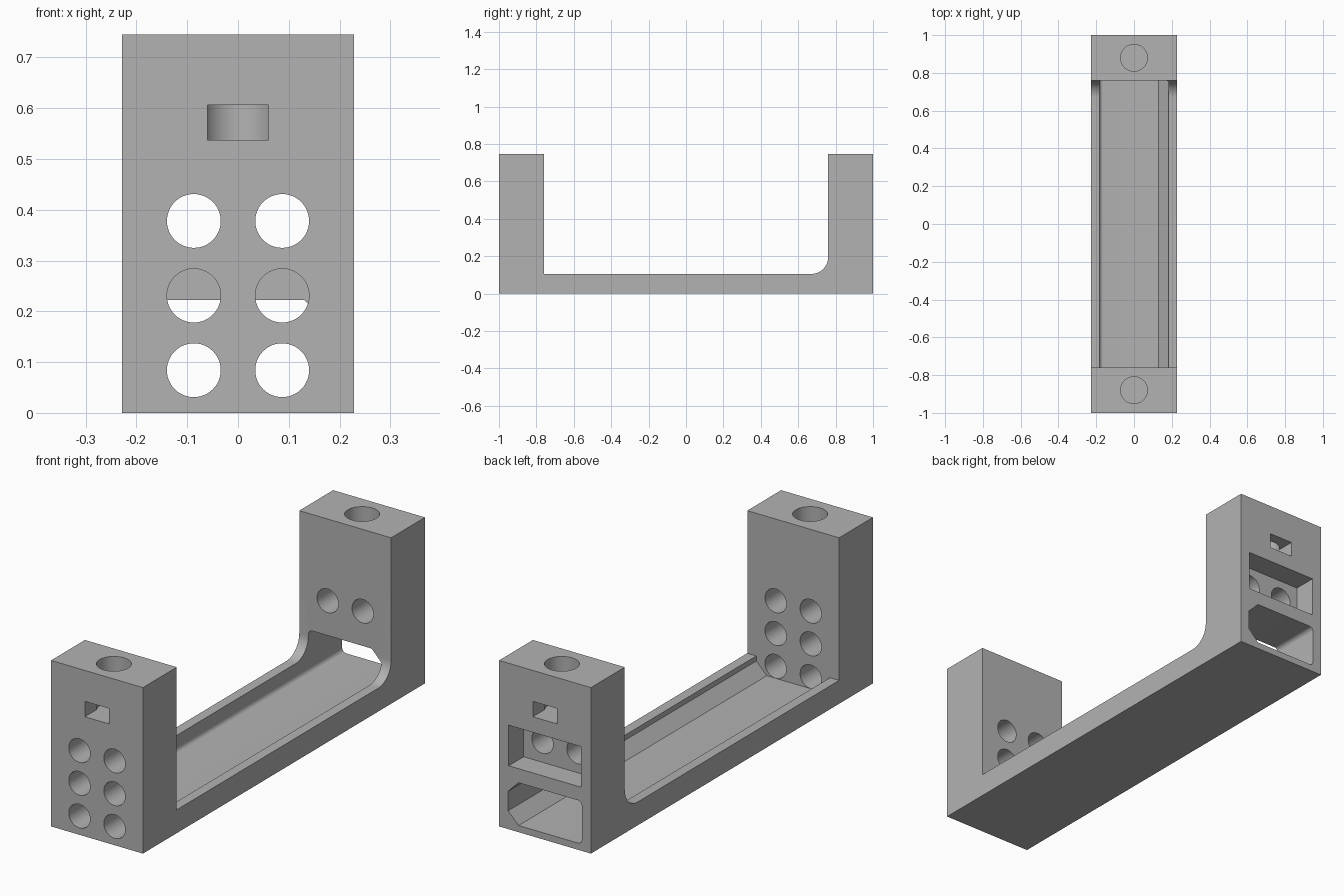
import bpy, bmesh, math
from mathutils import Matrix, Vector

cube = bpy.data.objects.get("Cube")
if cube:
    bpy.data.objects.remove(cube, do_unlink=True)

HALF_W, HEIGHT, FLOOR, POST = 0.228, 0.745, 0.105, 0.76

grey = bpy.data.materials.new("plain grey")
grey.use_nodes = True
colour = (0.45, 0.45, 0.45, 1)
grey.diffuse_color = colour
grey.node_tree.nodes["Principled BSDF"].inputs["Base Color"].default_value = colour


def arc(cx, cy, r, start, end, steps=10):
    angles = [math.radians(start + (end - start) * i / steps) for i in range(steps + 1)]
    return [(cx + r * math.cos(a), cy + r * math.sin(a)) for a in angles]


def prism(name, outline, axis, low, high):
    """Extrude an outline in the plane across the axis, from low to high."""
    place = {"X": lambda a, b: (low, a, b),
             "Y": lambda a, b: (a, low, b),
             "Z": lambda a, b: (a, b, low)}[axis]
    step = Vector([(high - low) * (axis == k) for k in "XYZ"])
    bm = bmesh.new()
    face = bm.faces.new([bm.verts.new(place(a, b)) for a, b in outline])
    grown = bmesh.ops.extrude_face_region(bm, geom=[face])["geom"]
    bmesh.ops.translate(bm, vec=step, verts=[v for v in grown if isinstance(v, bmesh.types.BMVert)])
    bmesh.ops.recalc_face_normals(bm, faces=bm.faces)
    mesh = bpy.data.meshes.new(name)
    bm.to_mesh(mesh)
    bm.free()
    obj = bpy.data.objects.new(name, mesh)
    bpy.context.collection.objects.link(obj)
    mesh.materials.append(grey)
    return obj


def rectangle(x0, x1, z0, z1):
    return [(x0, z0), (x1, z0), (x1, z1), (x0, z1)]


def circle(x, y, r):
    return arc(x, y, r, 0, 360, 48)[:-1]


# U-shaped body with one rounded inner corner
fillet = 0.09
profile = [(-1, 0), (1, 0), (1, HEIGHT), (POST, HEIGHT)]
profile += arc(POST - fillet, FLOOR + fillet, fillet, 0, -90, 14)
profile += [(-POST, FLOOR), (-POST, HEIGHT), (-1, HEIGHT)]
body = prism("bracket_body", profile, "X", -HALF_W, HALF_W)

# Long trough, chamfered on the left and rounded on the right
side, low, high, cut, r = 0.183, 0.03, 0.222, 0.052, 0.02
trough = [(side - cut, low), (side, low + cut), (side, high - cut), (side - cut, high)]
trough += arc(-side + r, high - r, r, 90, 180, 6) + arc(-side + r, low + r, r, 180, 270, 6)
cutters = [prism("trough_cutter", trough, "Y", -POST, 1.1)]

# Round holes through the front post, and one pair through the back post
for x in (-0.087, 0.087):
    for z in (0.084, 0.231, 0.378):
        cutters.append(prism("front_hole_cutter", circle(x, z, 0.053), "Y", -1.1, -0.7))
    cutters.append(prism("back_hole_cutter", circle(x, 0.378, 0.053), "Y", 0.7, 0.95))

# Pocket in the back face
cutters.append(prism("pocket_cutter", rectangle(-0.18, 0.18, 0.285, 0.467), "Y", 0.894, 1.1))

# Screw hole in each post top, meeting a slot in the outer face
for s in (-1, 1):
    cutters.append(prism("screw_hole_cutter", circle(0, 0.88 * s, 0.071), "Z", 0.537, 0.9))
    cutters.append(prism("slot_cutter", rectangle(-0.06, 0.06, 0.537, 0.606), "Y",
                         min(0.88 * s, 1.1 * s), max(0.88 * s, 1.1 * s)))

# Apply every cut to the body, then remove the cutters
bpy.ops.object.select_all(action="DESELECT")
bpy.context.view_layer.objects.active = body
body.select_set(True)
for cutter in cutters:
    cutter.hide_render = True
    mod = body.modifiers.new("cut", "BOOLEAN")
    mod.operation = "DIFFERENCE"
    mod.solver = "EXACT"
    mod.object = cutter
    bpy.ops.object.modifier_apply(modifier=mod.name)
for cutter in cutters:
    bpy.data.objects.remove(cutter, do_unlink=True)

bpy.ops.object.shade_smooth_by_angle(angle=math.radians(30))
